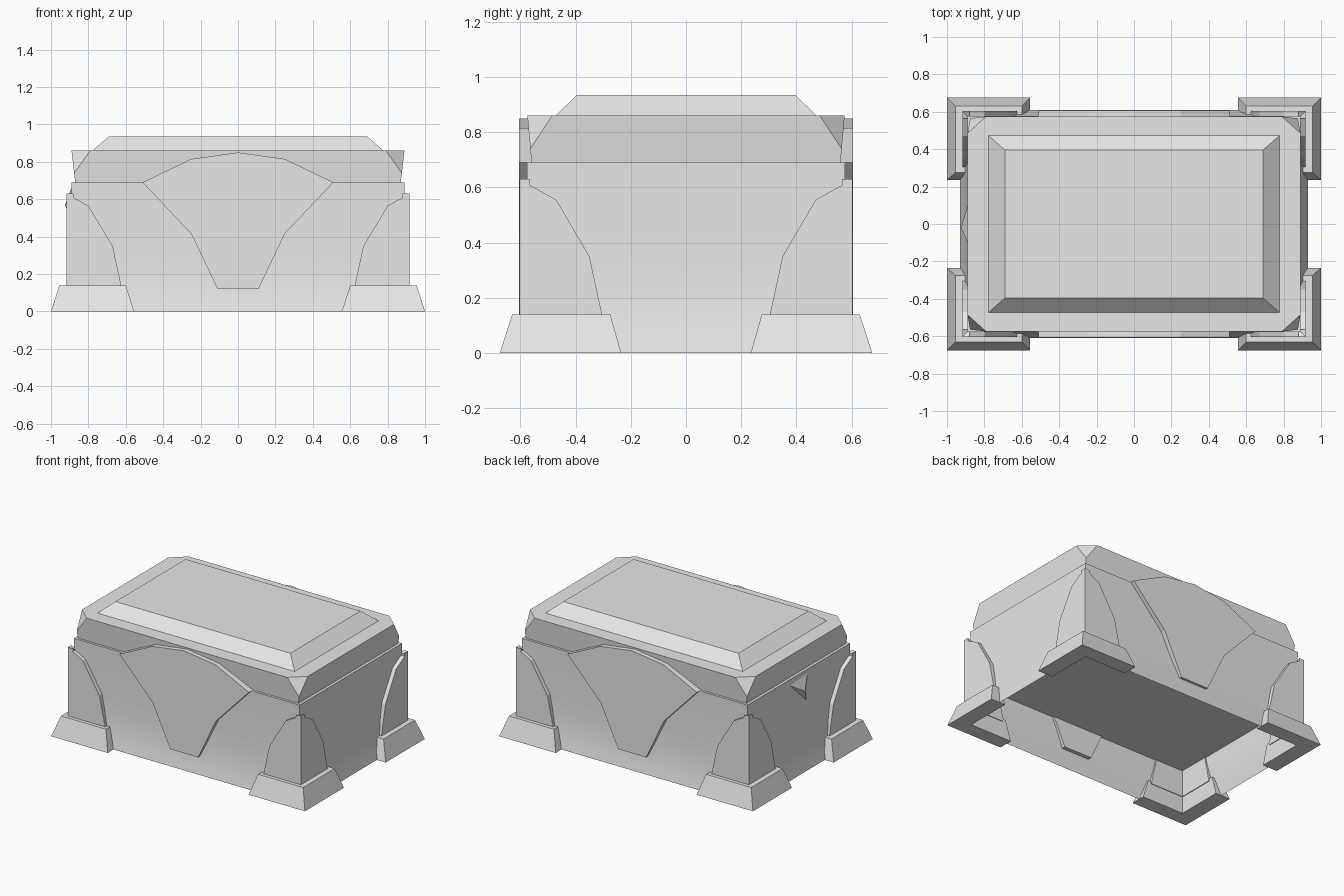
import bpy, bmesh, math

cube = bpy.data.objects.get("Cube")
if cube:
    bpy.data.objects.remove(cube, do_unlink=True)

stone = bpy.data.materials.new("stone_grey")
stone.use_nodes = True
GREY = (0.8, 0.8, 0.8, 1)
stone.diffuse_color = GREY
stone.node_tree.nodes["Principled BSDF"].inputs["Base Color"].default_value = GREY


def finish(name, bm, smooth=False, fix=True):
    if fix:
        bmesh.ops.recalc_face_normals(bm, faces=bm.faces[:])
    mesh = bpy.data.meshes.new(name)
    bm.to_mesh(mesh)
    bm.free()
    mesh.materials.append(stone)
    ob = bpy.data.objects.new(name, mesh)
    bpy.context.collection.objects.link(ob)
    if smooth:
        bpy.ops.object.select_all(action='DESELECT')
        ob.select_set(True)
        bpy.context.view_layer.objects.active = ob
        bpy.ops.object.shade_smooth_by_angle(angle=math.radians(30))
    return ob


def loft(name, rings, bottom=True, smooth=False):
    """Join matching point rings and cap the ends."""
    bm = bmesh.new()
    loops = [[bm.verts.new(p) for p in ring] for ring in rings]
    n = len(loops[0])
    for a, b in zip(loops, loops[1:]):
        for i in range(n):
            j = (i + 1) % n
            bm.faces.new((a[i], a[j], b[j], b[i]))
    bm.faces.new(loops[-1])
    if bottom:
        bm.faces.new(loops[0][::-1])
    return finish(name, bm, smooth)


def hull(name, points):
    bm = bmesh.new()
    for p in points:
        bm.verts.new(p)
    bmesh.ops.convex_hull(bm, input=bm.verts[:])
    bmesh.ops.dissolve_limit(bm, angle_limit=0.01, verts=bm.verts[:], edges=bm.edges[:])
    return finish(name, bm)


def rect(x, y, z):
    return [(-x, -y, z), (x, -y, z), (x, y, z), (-x, y, z)]


# Hollow body, flaring gently at the base
profile = [(0, .93, .61), (.06, .917, .597), (.14, .903, .585),
           (.24, .892, .577), (.36, .888, .573), (.69, .89, .577)]
loft("body", [rect(x, y, z) for z, x, y in profile], bottom=False, smooth=True)

# Recessed underside
bm = bmesh.new()
bm.faces.new([bm.verts.new(p) for p in rect(.885, .57, .31)[::-1]])
finish("underside", bm, fix=False)

# Lid slab with clipped corners and a raised centre
corners = [(sx, sy) for sx in (1, -1) for sy in (1, -1)]
lid = []
for sx, sy in corners:
    for x, y, z in ((.87, .56, .69), (.876, .5644, .74), (.79, .575, .86), (.89, .485, .86)):
        lid.append((sx * x, sy * y, z))
hull("lid", lid)
loft("lid_top", [rect(.78, .475, .858), rect(.69, .395, .936)])

# Shield panels on the long sides
half = [(.11, .12), (.25, .415), (.51, .69), (.25, .815)]
shield = half + [(0, .85)] + [(-x, z) for x, z in reversed(half)]
for side, sy in (("front", -1), ("back", 1)):
    loft(side + "_shield", [[(x, sy * y, z) for x, z in shield] for y in (.56, .606)])

# Corner armour: L-shaped feet with two curved plates above each
long_plate = [(.918, .12), (.918, .63), (.80, .565), (.67, .35), (.62, .12)]
short_plate = [(.604, .12), (.604, .63), (.47, .555), (.35, .35), (.30, .12)]


def foot_ring(x, y, end_x, end_y, z):
    return [(x, y, z), (x, end_y, z), (.885, end_y, z),
            (.885, .57, z), (end_x, .57, z), (end_x, y, z)]


for sx, sy in corners:
    tag = ("front_" if sy < 0 else "back_") + ("left" if sx > 0 else "right")

    def flip(ring):
        return [(sx * x, sy * y, z) for x, y, z in ring]

    loft(tag + "_foot", [flip(foot_ring(1, .675, .555, .235, 0)),
                         flip(foot_ring(.955, .63, .60, .275, .14))])
    loft(tag + "_long_plate", [flip([(x, y, z) for x, z in long_plate]) for y in (.565, .604)])
    loft(tag + "_short_plate", [flip([(x, y, z) for y, z in short_plate]) for x in (.88, .918)])

# Small stone chip on the right end
hull("end_chip", [(-.88, .13, .665), (-.88, -.12, .688), (-.88, -.10, .45), (-.925, -.02, .57)])
